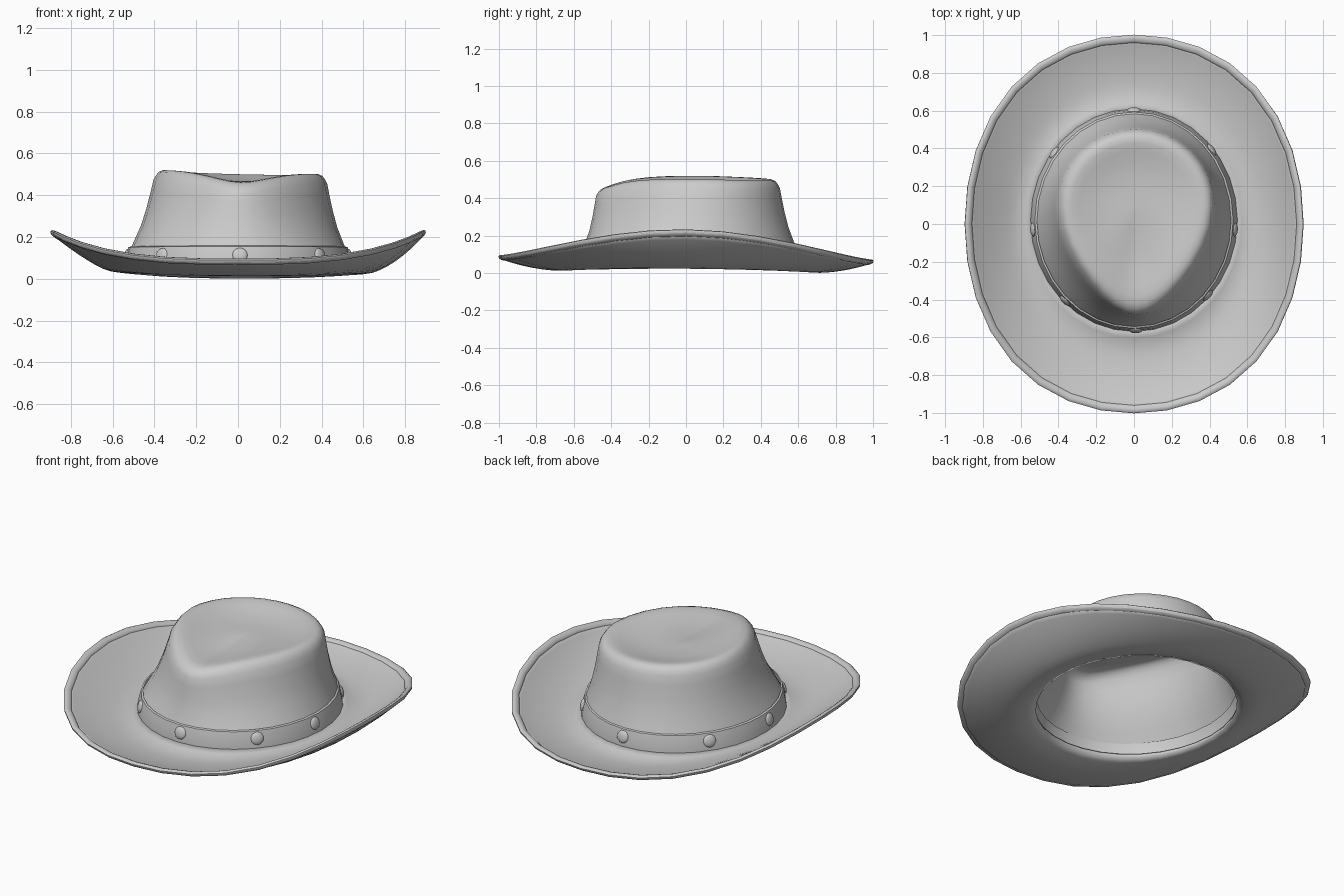
import bpy, bmesh, math
from mathutils import Vector

if "Cube" in bpy.data.objects:
    bpy.data.objects.remove(bpy.data.objects["Cube"])

N = 32
CY = 0.02  # centre of the crown base


def loft(name, rings, flip=False, wrap=False, cap=False):
    """Skin a list of rings (N points each) into a smooth mesh."""
    bm = bmesh.new()
    rows = [[bm.verts.new(p) for p in ring] for ring in rings]
    pairs = list(zip(rows, rows[1:])) + ([(rows[-1], rows[0])] if wrap else [])
    for a, b in pairs:
        for i in range(N):
            j = (i + 1) % N
            f = [a[i], b[i], b[j], a[j]]
            bm.faces.new(f[::-1] if flip else f)
    if cap:
        bm.faces.new(rows[-1])
    me = bpy.data.meshes.new(name)
    bm.to_mesh(me)
    bm.free()
    ob = bpy.data.objects.new(name, me)
    bpy.context.collection.objects.link(ob)
    smooth(ob)
    return ob


def smooth(ob):
    bpy.ops.object.select_all(action='DESELECT')
    ob.select_set(True)
    bpy.context.view_layer.objects.active = ob
    bpy.ops.object.shade_smooth_by_angle(angle=math.radians(50))


ANG = [2 * math.pi * i / N for i in range(N)]


def ellipse(t, a, b, z, cy=CY):
    return Vector((a * math.cos(t), cy + b * math.sin(t), z))


def brim_point(t, u):
    """Brim top surface: u = 0 at the crown, 1 at the outer edge."""
    full = 1 + 0.025 * math.sin(2 * t) ** 2  # slightly squarer than an ellipse
    inner = ellipse(t, 0.537, 0.58, 0)
    outer = ellipse(t, 0.882 * full, 0.99 * full, 0, 0)
    p = inner.lerp(outer, u)
    zi = 0.03 - 0.008 * inner.y
    ze = 0.083 - 0.012 * outer.y + 0.147 * abs(math.cos(t)) ** 3
    lift = 0.027 * max(0, 1 - u / 0.35) ** 2
    sag = 0.05 * u * (1 - u) * math.sin(t) ** 2
    p.z = zi + (ze - zi) * u ** (1.7 + 0.3 * math.cos(t)) + lift - sag
    return p


# Brim: dished sheet curling up at the sides
brim = loft("brim", [[brim_point(t, u / 10) for t in ANG] for u in range(11)])
m = brim.modifiers.new("thickness", 'SOLIDIFY')
m.thickness = 0.02
m.offset = -1

# Rolled binding along the brim edge, tilted with the slope
lip = []
for k in range(10):
    c, s = math.cos(2 * math.pi * k / 10), math.sin(2 * math.pi * k / 10)
    ring = []
    for t in ANG:
        edge = brim_point(t, 1)
        d = (edge - brim_point(t, 0.9)).normalized()
        tan = Vector((-0.885 * math.sin(t), 0.99 * math.cos(t), 0)).normalized()
        n = d.cross(tan).normalized()
        ring.append(edge - d * 0.014 - n * 0.009 + d * 0.024 * c + n * 0.014 * s)
    lip.append(ring)
loft("brim_binding", lip, flip=True, wrap=True)


# Crown: oval base blending into a teardrop top, then a sunken dish
def teardrop(t):
    c, s = math.cos(t), math.sin(t)
    if s >= 0:
        return Vector((0.012 + 0.407 * c, 0.1 + 0.395 * s, 0))
    return Vector((0.012 + 0.407 * c * (1 - 0.33 * s * s), 0.1 + 0.575 * s, 0))


def crown_point(t, w, scale, z):
    top = teardrop(t)
    centre = Vector((0.01, 0.09, 0))
    top = centre + (top - centre) * scale
    p = ellipse(t, 0.525, 0.575, 0).lerp(top, w)
    front, back = max(0, -math.sin(t)), max(0, math.sin(t))
    p.z = z - (0.055 * front ** 4 + 0.012 * back) * w * scale - 0.025 * p.x * w
    return p


levels = [(0, 1, 0.12), (0.22, 1, 0.18), (0.47, 1, 0.25), (0.67, 1, 0.33),
          (0.83, 1, 0.41), (0.93, 1, 0.465), (1, 0.99, 0.487), (1, 0.96, 0.502),
          (1, 0.91, 0.511), (1, 0.84, 0.51), (1, 0.74, 0.5), (1, 0.6, 0.486),
          (1, 0.42, 0.474), (1, 0.22, 0.469), (1, 0.06, 0.468)]
loft("crown", [[crown_point(t, *lv) for t in ANG] for lv in levels],
     flip=True, cap=True)

# Hat band around the crown base
band = [(0.55, 0.59, 0.036), (0.547, 0.589, 0.06), (0.537, 0.583, 0.11),
        (0.525, 0.573, 0.15), (0.514, 0.563, 0.154)]
loft("hat_band", [[ellipse(t, a, b, z - 0.008 * b * math.sin(t)) for t in ANG]
                  for a, b, z in band], flip=True)

# Eight domed studs on the band
for k, deg in enumerate((-89, -43, -5, 40, 90, 142, 185, 227)):
    t = math.radians(deg)
    pos = ellipse(t, 0.536, 0.582, 0.108 - 0.005 * math.sin(t))
    normal = Vector((math.cos(t) / 0.531, math.sin(t) / 0.571, 0)).normalized()
    normal.z = 0.24
    bm = bmesh.new()
    bmesh.ops.create_uvsphere(bm, u_segments=16, v_segments=8, radius=1)
    bmesh.ops.delete(bm, geom=[v for v in bm.verts if v.co.z < -0.1],
                     context='VERTS')
    me = bpy.data.meshes.new("band_stud")
    bm.to_mesh(me)
    bm.free()
    stud = bpy.data.objects.new("band_stud_%d" % (k + 1), me)
    bpy.context.collection.objects.link(stud)
    stud.location = pos
    stud.scale = (0.036, 0.036, 0.014)
    stud.rotation_euler = normal.to_track_quat('Z', 'Y').to_euler()
    smooth(stud)
